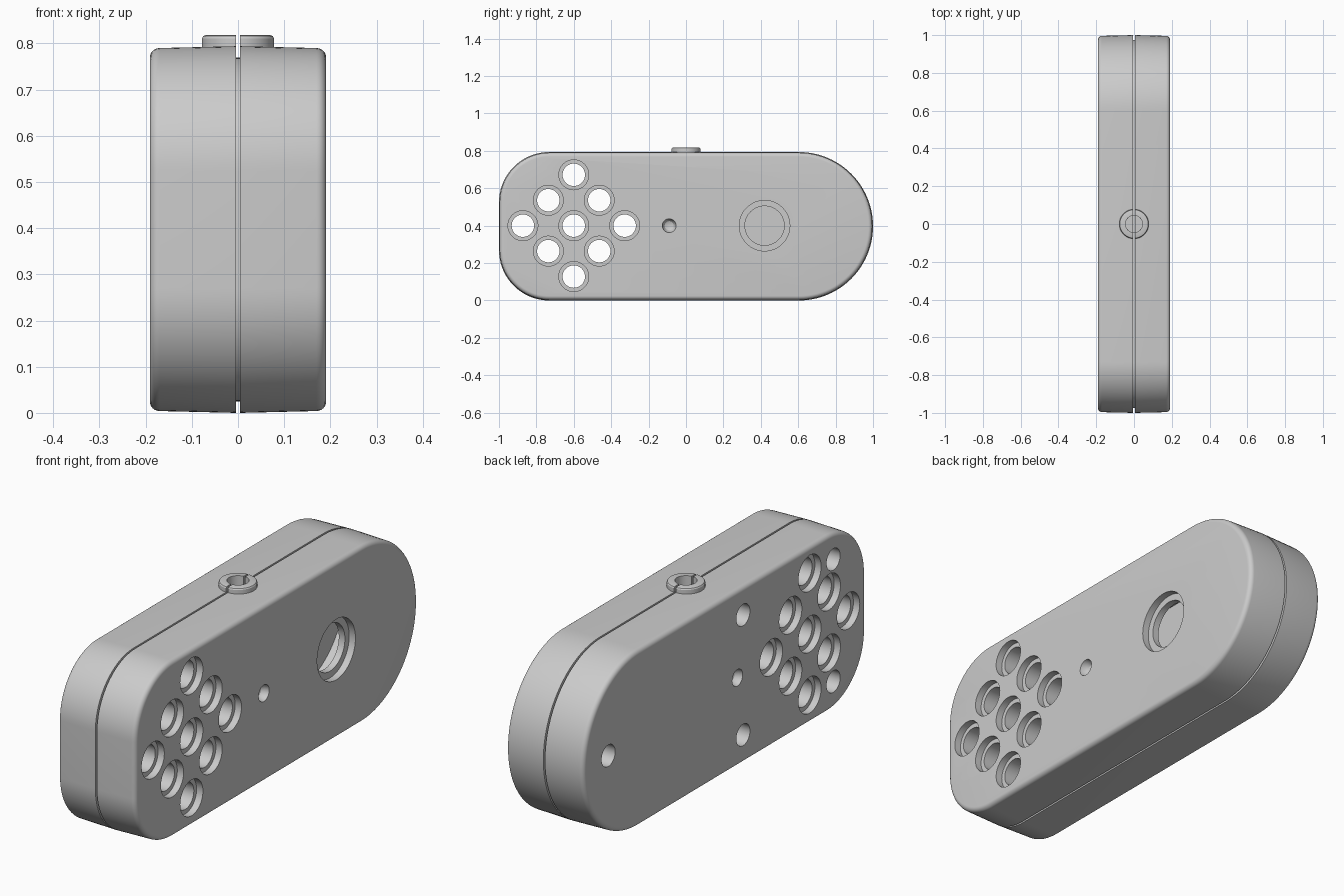
import bpy, bmesh, math

if "Cube" in bpy.data.objects:
    bpy.data.objects.remove(bpy.data.objects["Cube"])

ZC = 0.397      # centre height of the case
GAP = 0.004     # half of the seam gap


def outline(inset):
    """Side outline (y, z): round right end, two rounded left corners."""
    pts = []
    for cy, cz, r, a0, a1, n in ((0.603, 0, 0.397, -90, 90, 48),
                                 (-0.73, 0.127, 0.27, 90, 180, 24),
                                 (-0.73, -0.127, 0.27, 180, 270, 24)):
        for i in range(n + 1):
            a = math.radians(a0 + (a1 - a0) * i / n)
            pts.append((cy + (r - inset) * math.cos(a), ZC + cz + (r - inset) * math.sin(a)))
    return pts


def loft(bm, rings, closed=False):
    loops = [[bm.verts.new(p) for p in ring] for ring in rings]
    n = len(loops[0])
    pairs = list(zip(loops, loops[1:])) + ([(loops[-1], loops[0])] if closed else [])
    for a, b in pairs:
        for i in range(n):
            j = (i + 1) % n
            bm.faces.new((a[i], a[j], b[j], b[i]))
    if not closed:
        bm.faces.new(loops[0])
        bm.faces.new(loops[-1])


def lathe_x(bm, profile, s, y, z, n=40):
    """Turned solid about an x axis; profile is (x, radius)."""
    loft(bm, [[(s * x, y + r * math.cos(math.tau * i / n), z + r * math.sin(math.tau * i / n))
               for i in range(n)] for x, r in profile])


def make(name, bm):
    bmesh.ops.recalc_face_normals(bm, faces=bm.faces)
    me = bpy.data.meshes.new(name)
    bm.to_mesh(me)
    bm.free()
    ob = bpy.data.objects.new(name, me)
    bpy.context.collection.objects.link(ob)
    return ob


def activate(ob):
    bpy.ops.object.select_all(action='DESELECT')
    ob.select_set(True)
    bpy.context.view_layer.objects.active = ob


def boolean(ob, tool, op):
    tool.hide_render = True
    m = ob.modifiers.new(op, 'BOOLEAN')
    m.object, m.operation, m.solver = tool, op, 'EXACT'
    activate(ob)
    bpy.ops.object.modifier_apply(modifier=m.name)
    bpy.data.objects.remove(tool)


def smooth(ob):
    activate(ob)
    bpy.ops.object.shade_smooth_by_angle(angle=math.radians(30))


def top_hole():
    bm = bmesh.new()
    loft(bm, [[(0.045 * math.cos(math.tau * i / 40), 0.045 * math.sin(math.tau * i / 40), z)
               for i in range(40)] for z in (0.70, 0.90)])
    return make("top_hole_cutter", bm)


# Hole layout in (y, z)
D = 0.136
vents = [(-0.6 + D * (i + j), 0.4 + D * (i - j)) for i in (-1, 0, 1) for j in (-1, 0, 1)]
screws = [(-0.766, 0.67), (-0.766, 0.125), (-0.13, 0.665), (-0.13, 0.13), (0.82, 0.4)]

for s, side in ((1, "right"), (-1, "left")):
    # Hollow half shell with drafted rim and rounded face edge
    bm = bmesh.new()
    section = [(0.13, 0.06), (GAP, 0.06), (GAP, 0.0), (0.17, 0.004)]
    for k in range(1, 7):
        a = math.radians(15 * k)
        section.append((0.17 + 0.021 * math.sin(a), 0.004 + 0.021 * (1 - math.cos(a))))
    loft(bm, [[(s * x, y, z) for y, z in outline(d)] for x, d in section])
    shell = make(side + "_shell", bm)

    # Inner vent sleeves and screw posts
    bm = bmesh.new()
    for y, z in vents:
        lathe_x(bm, [(GAP + .001, 0.075), (0.16, 0.075)], s, y, z)
    for y, z in screws:
        lathe_x(bm, [(GAP + .001, 0.06), (0.16, 0.06)], s, y, z)
    boolean(shell, make("posts", bm), 'UNION')

    # Stepped vents, screw holes, dimple and the large round opening
    bm = bmesh.new()
    for y, z in vents:
        lathe_x(bm, [(-0.02, 0.06), (0.16, 0.06), (0.16, 0.08), (0.25, 0.08)], s, y, z)
    for y, z in screws:
        hole = [(-0.02, 0.02), (0.10, 0.02)] if s > 0 else [(0.04, 0.048), (0.25, 0.048)]
        lathe_x(bm, hole, s, y, z)
    lathe_x(bm, [(0.155, 0.012), (0.160, 0.024), (0.172, 0.033), (0.191, 0.037), (0.25, 0.037)],
            s, -0.09, 0.4)
    if s > 0:
        lathe_x(bm, [(0.05, 0.105), (0.16, 0.105), (0.16, 0.135), (0.25, 0.135)], s, 0.42, 0.4, 64)
    boolean(shell, make("cutters", bm), 'DIFFERENCE')
    boolean(shell, top_hole(), 'DIFFERENCE')
    smooth(shell)

    # Half of the split collar on top
    bm = bmesh.new()
    rings = []
    for i in range(33):
        a = math.radians(-87 + 174 * i / 32)
        rings.append([(s * max(r * math.cos(a), GAP), r * math.sin(a), z) for r, z in
                      ((0.045, 0.75), (0.078, 0.75), (0.078, 0.811), (0.075, 0.816),
                       (0.070, 0.818), (0.045, 0.818))])
    loft(bm, rings)
    smooth(make(side + "_collar", bm))

# Tongue that closes the seam from inside
bm = bmesh.new()
loft(bm, [[(x, y, z) for y, z in outline(d)] for x, d in
          ((-0.02, 0.025), (0.02, 0.025), (0.02, 0.05), (-0.02, 0.05))], closed=True)
lip = make("seam_tongue", bm)
boolean(lip, top_hole(), 'DIFFERENCE')
smooth(lip)
